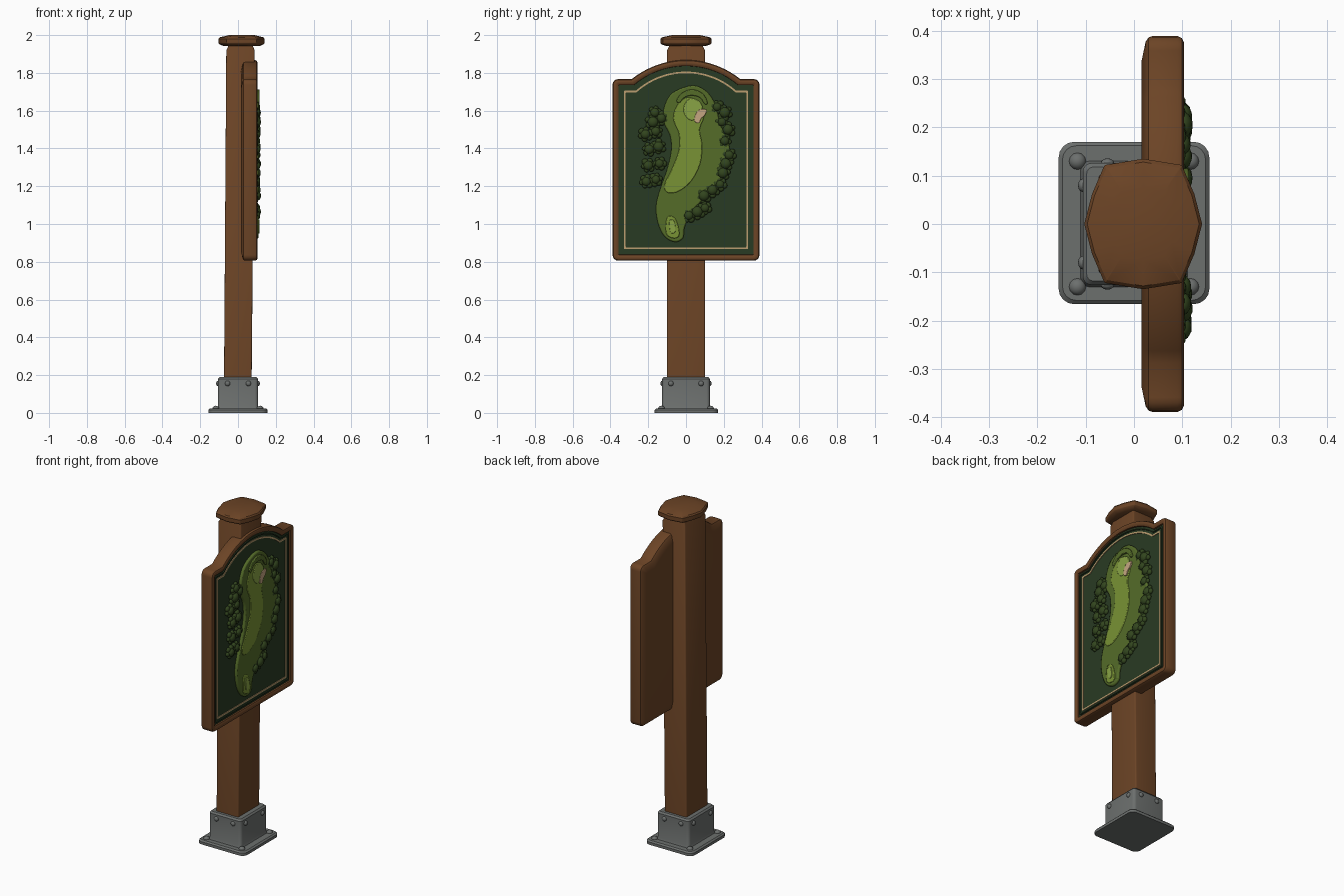
import bpy, bmesh, math, random
from mathutils import Matrix, Vector

if "Cube" in bpy.data.objects:
    bpy.data.objects.remove(bpy.data.objects["Cube"])

random.seed(4)


def material(name, r, g, b):
    m = bpy.data.materials.new(name)
    m.diffuse_color = (r, g, b, 1)
    m.use_nodes = True
    m.node_tree.nodes["Principled BSDF"].inputs["Base Color"].default_value = m.diffuse_color
    return m


WOOD = material("brown wood", 0.15, 0.058, 0.019)
METAL = material("grey metal", 0.15, 0.16, 0.155)
PANEL = material("dark green panel", 0.022, 0.043, 0.017)
GOLD = material("tan trim", 0.5, 0.34, 0.16)
ROUGH = material("olive rough", 0.09, 0.15, 0.022)
FAIR = material("fairway green", 0.19, 0.29, 0.035)
PUTT = material("putting green", 0.25, 0.37, 0.06)
SAND = material("sand", 0.56, 0.38, 0.22)
LEAF = material("tree green", 0.032, 0.06, 0.013)


def finish(name, bm, mats, bevel=0, angle=35):
    bmesh.ops.recalc_face_normals(bm, faces=bm.faces)
    me = bpy.data.meshes.new(name)
    bm.to_mesh(me)
    bm.free()
    ob = bpy.data.objects.new(name, me)
    bpy.context.collection.objects.link(ob)
    for m in mats:
        me.materials.append(m)
    if bevel:
        b = ob.modifiers.new("bevel", "BEVEL")
        b.width, b.segments = bevel, 2
        b.limit_method, b.angle_limit = "ANGLE", math.radians(40)
    bpy.ops.object.select_all(action="DESELECT")
    ob.select_set(True)
    bpy.context.view_layer.objects.active = ob
    bpy.ops.object.shade_smooth_by_angle(angle=math.radians(angle))
    return ob


def loft(name, loops, mats, bevel=0, last_mat=0, closed=False):
    """Skin equal-length loops; cap the ends, or join last to first."""
    bm = bmesh.new()
    rows = [[bm.verts.new(p) for p in lp] for lp in loops]
    n = len(rows[0])
    pairs = list(zip(rows, rows[1:])) + ([(rows[-1], rows[0])] if closed else [])
    for a, b in pairs:
        for i in range(n):
            j = (i + 1) % n
            bm.faces.new((a[i], a[j], b[j], b[i]))
    if not closed:
        bm.faces.new(rows[0])
        bm.faces.new(rows[-1]).material_index = last_mat
    return finish(name, bm, mats, bevel)


def rrect(cx, cy, hx, hy, r, z, seg=4):
    pts = []
    for k, (sx, sy) in enumerate([(1, 1), (-1, 1), (-1, -1), (1, -1)]):
        for i in range(seg + 1):
            a = math.pi / 2 * (k + i / seg)
            pts.append((cx + sx * (hx - r) + r * math.cos(a),
                        cy + sy * (hy - r) + r * math.sin(a), z))
    return pts


# Metal base plate, socket and bolts
loft("base_plate", [rrect(0, 0.002, 0.156, 0.168, 0.032, 0),
                    rrect(0, 0.002, 0.156, 0.168, 0.032, 0.016),
                    rrect(0, 0.002, 0.148, 0.160, 0.028, 0.024)], [METAL])
loft("post_socket", [rrect(0, 0, 0.112, 0.132, 0.02, 0.02),
                     rrect(0, 0, 0.106, 0.126, 0.018, 0.036),
                     rrect(0, 0, 0.106, 0.126, 0.018, 0.18),
                     rrect(0, 0, 0.098, 0.118, 0.014, 0.19)], [METAL])


def bolt(name, pos, r, h):
    bm = bmesh.new()
    bmesh.ops.create_uvsphere(bm, u_segments=12, v_segments=8, radius=1,
                              matrix=Matrix.Translation(pos) @ Matrix.Diagonal((*[r if not i else i for i in h], 1)))
    finish(name, bm, [METAL])


for sx in (-1, 1):
    for sy in (-1, 1):
        bolt("plate_bolt", (sx * 0.117, sy * 0.13, 0.022), 0.018, (0, 0, 0.016))
        bolt("socket_side_bolt", (sx * 0.106, sy * 0.08, 0.156), 0.014, (0.01, 0, 0))
        bolt("socket_front_bolt", (sx * 0.055, sy * 0.126, 0.156), 0.014, (0, 0.01, 0))

# Wooden post with a slight lean, neck and barrel-shaped cap
loft("post", [rrect(-0.002, 0, 0.073, 0.102, 0.008, 0.03),
              rrect(0.013, 0, 0.075, 0.100, 0.008, 1.92),
              rrect(0.014, 0, 0.066, 0.090, 0.008, 1.94),
              rrect(0.016, 0, 0.066, 0.090, 0.008, 1.96)], [WOOD])
CAP = [(0.122, 0), (0.106, 0.062), (0.080, 0.122), (0, 0.135), (-0.080, 0.122),
       (-0.106, 0.062), (-0.122, 0), (-0.106, -0.062), (-0.080, -0.122),
       (0, -0.135), (0.080, -0.122), (0.106, -0.062)]
loft("post_cap", [[(0.019 + x * s, y * s, z) for x, y in CAP] for s, z in
                  [(0.80, 1.943), (0.95, 1.951), (1, 1.958), (1, 1.98), (0.95, 1.988), (0.55, 2.0)]],
     [WOOD], 0.002)


# Sign board with an arched top
def board(d, x):
    """Board outline inset by d, in the plane at x."""
    w, bot, top, r = 0.389 - d, 0.806 + d, 1.767 - d, max(0.03 - d, 0.004)
    R, c = 0.46 - d, 1.408
    pts = []
    for cy, cz, a0 in [(-w + r, top - r, 90), (-w + r, bot + r, 180),
                       (w - r, bot + r, 270), (w - r, top - r, 0)]:
        for i in range(5):
            a = math.radians(a0 + 22.5 * i)
            pts.append((x, cy + r * math.cos(a), cz + r * math.sin(a)))
    a1 = math.acos(math.sqrt(R * R - (top - c) ** 2) / R)
    for i in range(21):
        a = a1 + (math.pi - 2 * a1) * i / 20
        pts.append((x, R * math.cos(a), c + R * math.sin(a)))
    return pts


loft("sign_board", [board(0.05, 0.016), board(0.012, 0.024), board(0.003, 0.030),
                    board(0, 0.038), board(0, 0.090), board(0.004, 0.099),
                    board(0.012, 0.103), board(0.022, 0.102), board(0.031, 0.097),
                    board(0.032, 0.088)], [WOOD, PANEL], 0, 1)
loft("tan_border", [board(0.061, 0.086), board(0.061, 0.092),
                    board(0.070, 0.092), board(0.070, 0.086)], [GOLD], closed=True)
loft("inner_lip", [board(0.043, 0.086), board(0.043, 0.094),
                   board(0.049, 0.094), board(0.049, 0.086)], [PANEL], closed=True)


# Relief map; points are on a 1000-unit grid (y, z)
def spline(pts, n=4):
    out = []
    for i in range(len(pts)):
        p = [Vector(pts[(i + k) % len(pts)]) / 1000 for k in (-1, 0, 1, 2)]
        for s in range(n):
            t = s / n
            out.append(0.5 * (2 * p[1] + (p[2] - p[0]) * t + (2 * p[0] - 5 * p[1] + 4 * p[2] - p[3]) * t * t
                              + (3 * p[1] - p[0] - 3 * p[2] + p[3]) * t ** 3))
    return out


def relief(name, pts, x, mat, bevel=0.004):
    sp = spline(pts)
    loft(name, [[(xx, p.x, p.y) for p in sp] for xx in (0.084, x)], [mat], bevel)


relief("rough", [(32, 1733), (105, 1705), (155, 1635), (180, 1540), (225, 1430), (230, 1340),
                 (180, 1230), (100, 1140), (30, 1060), (-8, 980), (-16, 925), (-60, 905),
                 (-115, 935), (-150, 1010), (-158, 1100), (-135, 1190), (-100, 1290),
                 (-78, 1390), (-85, 1470), (-118, 1540), (-115, 1620), (-70, 1695)], 0.104, ROUGH, 0.007)
relief("fairway", [(15, 1670), (75, 1640), (95, 1570), (72, 1500), (85, 1420), (75, 1320), (30, 1230),
                   (-35, 1175), (-95, 1165), (-115, 1205), (-75, 1290), (-38, 1390),
                   (-38, 1480), (-68, 1560), (-40, 1640)], 0.108, FAIR)
relief("green_ridge", [(-50, 1655), (-20, 1695), (35, 1712), (90, 1690), (115, 1640), (98, 1635),
                       (75, 1668), (30, 1680), (-10, 1668), (-35, 1640)], 0.114, ROUGH)
relief("putting_green", [(-5, 1640), (30, 1665), (75, 1645), (88, 1600), (60, 1560), (20, 1550), (-12, 1590)],
       0.111, PUTT)
relief("sand_bunker", [(50, 1580), (70, 1605), (108, 1605), (100, 1575), (82, 1560), (68, 1535), (45, 1545)],
       0.113, SAND, 0.002)
relief("tee_mound", [(-100, 1035), (-62, 1035), (-40, 985), (-38, 935), (-70, 925), (-105, 950)], 0.109, FAIR)
relief("tee_box", [(-88, 1018), (-62, 1015), (-56, 960), (-82, 955)], 0.113, PUTT, 0.002)

# Lumpy trees on both sides of the hole
TREES = [(-165, 1590), (-175, 1540), (-215, 1475), (-160, 1490), (-195, 1395), (-145, 1410),
         (-200, 1310), (-140, 1320), (-210, 1225), (-160, 1235), (-130, 1560),
         (165, 1620), (205, 1590), (190, 1540), (222, 1500), (205, 1440), (228, 1365), (210, 1320),
         (195, 1270), (180, 1210), (140, 1180), (95, 1150), (100, 1085), (60, 1065), (15, 1045)]
bm = bmesh.new()


def blob(y, z, x, r):
    mat = Matrix.Translation((x, y, z)) @ Matrix.Diagonal((0.75, 1, 1, 1)) @ Matrix.Rotation(random.random() * 3, 4, "X")
    bmesh.ops.create_icosphere(bm, subdivisions=2, radius=r, matrix=mat)


for ty, tz in TREES:
    y, z = ty / 1000, tz / 1000
    size = random.uniform(0.85, 1.1)
    blob(y, z, 0.100, 0.027 * size)
    a0 = random.random() * 6
    for k in range(6):
        a = a0 + k * math.pi / 3
        blob(y + 0.026 * size * math.cos(a), z + 0.026 * size * math.sin(a), 0.095, random.uniform(0.013, 0.018))
finish("trees", bm, [LEAF])
